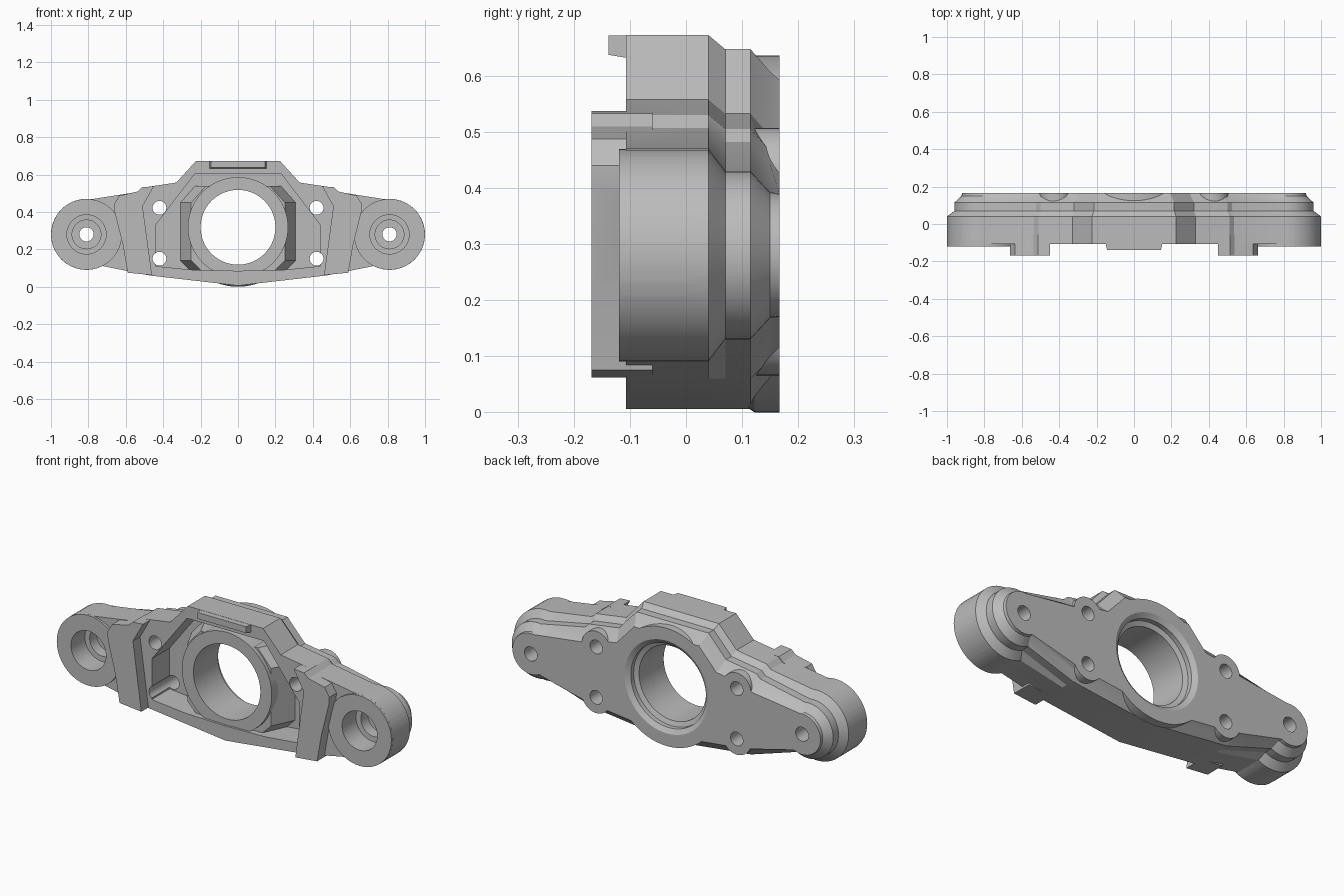
import bpy, bmesh, math
from math import sin, cos, radians

cube = bpy.data.objects.get("Cube")
if cube:
    bpy.data.objects.remove(cube)

metal = bpy.data.materials.new("light grey metal")
metal.use_nodes = True
metal.diffuse_color = (0.5, 0.5, 0.5, 1)
metal.node_tree.nodes["Principled BSDF"].inputs["Base Color"].default_value = (0.5, 0.5, 0.5, 1)

BORE_Z, END_X, END_Z = 0.318, 0.81, 0.28
FRONT, BACK = -0.107, 0.167


def loft(name, layers):
    """Skin matching (x, z) outlines placed at rising y."""
    bm = bmesh.new()
    rings = [[bm.verts.new((x, y, z)) for x, z in pts] for y, pts in layers]
    n = len(rings[0])
    for a, b in zip(rings, rings[1:]):
        for i in range(n):
            j = (i + 1) % n
            bm.faces.new((a[i], a[j], b[j], b[i]))
    bm.faces.new(rings[0])
    bm.faces.new(rings[-1][::-1])
    bmesh.ops.recalc_face_normals(bm, faces=bm.faces)
    mesh = bpy.data.meshes.new(name)
    bm.to_mesh(mesh)
    bm.free()
    obj = bpy.data.objects.new(name, mesh)
    bpy.context.collection.objects.link(obj)
    mesh.materials.append(metal)
    return obj


def prism(name, pts, y0, y1):
    return loft(name, [(y0, pts), (y1, pts)])


def circle(x, z, r, n=48):
    return [(x + r * cos(math.tau * i / n), z + r * sin(math.tau * i / n)) for i in range(n)]


def turned(name, x, z, steps, n=48):
    """Round part along y from (y, radius) steps."""
    return loft(name, [(y, circle(x, z, r, n)) for y, r in steps])


def mirrored(half):
    return half + [(-x, z) for x, z in reversed(half) if x > 0.001]


def combine(target, tool, how):
    mod = target.modifiers.new(how, "BOOLEAN")
    mod.operation, mod.object, mod.solver = how, tool, "EXACT"
    bpy.context.view_layer.objects.active = target
    bpy.ops.object.modifier_apply(modifier=mod.name)
    bpy.data.objects.remove(tool)


def add(tool):
    combine(body, tool, "UNION")


def cut(tool):
    combine(body, tool, "DIFFERENCE")


def outline(r, top, low=0.0):
    """Plate outline: end radius r, top edge lowered, bottom edge raised."""
    half = [(0, 0.006 + low), (0.47, 0.06 + low)]
    for i in range(25):
        a = radians(-117 + 215 * i / 24)
        half.append((END_X + r * cos(a), END_Z + r * sin(a)))
    upper = [(0.535, 0.507), (0.51, 0.53), (0.33, 0.557), (0.225, 0.672)]
    half += [(x - 0.4 * top, z - top) for x, z in upper]
    return mirrored(half)


# Stepped main plate
body = loft("bearing_bracket", [
    (FRONT, outline(0.19, 0)), (0.04, outline(0.19, 0)),
    (0.07, outline(0.15, 0.025)), (0.115, outline(0.15, 0.025)),
    (0.15, outline(0.112, 0.065, 0.035)), (BACK, outline(0.11, 0.08, 0.05))])

# Front pocket
pocket = [(0, 0.085), (0.24, 0.09), (0.44, 0.11), (0.44, 0.33), (0.23, 0.605), (0, 0.605)]
cut(prism("pocket_cutter", mirrored(pocket), -0.3, 0.045))


# Bearing hub with tapered sides
def hub(w):
    return mirrored([(0, 0.07), (w - 0.06, 0.08), (w, 0.14), (w, 0.45), (w - 0.08, 0.54), (0, 0.54)])


add(loft("hub_base", [(-0.075, hub(0.25)), (0.06, hub(0.315))]))
add(turned("hub_ring", 0, BORE_Z, [(-0.095, 0.268), (0.06, 0.268)], 64))

# Round pad behind the bore
add(turned("back_pad", 0, BORE_Z, [(0.08, 0.29), (0.122, 0.318), (BACK, 0.318)], 64))

# Stop tab on the top edge
tab = prism("stop_tab", [(-0.155, 0.629), (0.155, 0.629), (0.155, 0.671), (-0.155, 0.671)], -0.138, -0.09)
for v in tab.data.vertices:
    if v.co.y < -0.12:
        v.co.x *= 0.93
        v.co.z += 0.008 if v.co.z < 0.65 else 0
add(tab)

rib = [(0.46, 0.062), (0.59, 0.075), (0.615, 0.22), (0.66, 0.40), (0.663, 0.44),
       (0.635, 0.487), (0.537, 0.509), (0.512, 0.532), (0.45, 0.537), (0.51, 0.43)]
for side in (1, -1):
    # Front ribs and end faces
    add(prism("front_rib", [(side * x, z) for x, z in rib], -0.168, -0.06))
    add(turned("end_face", side * END_X, END_Z, [(-0.119, 0.1895), (0, 0.1895)]))
    # Screw bosses on the back
    for z in (0.15, 0.422):
        add(turned("screw_boss", side * 0.42, z, [(0.05, 0.05), (0.11, 0.085), (BACK, 0.085)], 32))

# Through bore with a chamfered seat at the back
cut(turned("bore_cutter", 0, BORE_Z, [(-0.3, 0.2), (0.115, 0.2), (0.125, 0.225), (0.15, 0.225),
                                      (BACK, 0.25), (0.2, 0.25)], 64))
for side in (1, -1):
    # Screw holes and counterbored end holes
    for z in (0.15, 0.422):
        cut(turned("hole_cutter", side * 0.42, z, [(-0.3, 0.037), (0.3, 0.037)], 24))
    cut(turned("end_hole_cutter", side * END_X, END_Z, [
        (-0.3, 0.105), (0, 0.105), (0.001, 0.077), (0.06, 0.077), (0.061, 0.038), (0.3, 0.038)], 40))

bpy.ops.object.select_all(action="DESELECT")
body.select_set(True)
bpy.context.view_layer.objects.active = body
bpy.ops.object.shade_smooth_by_angle(angle=radians(25))
